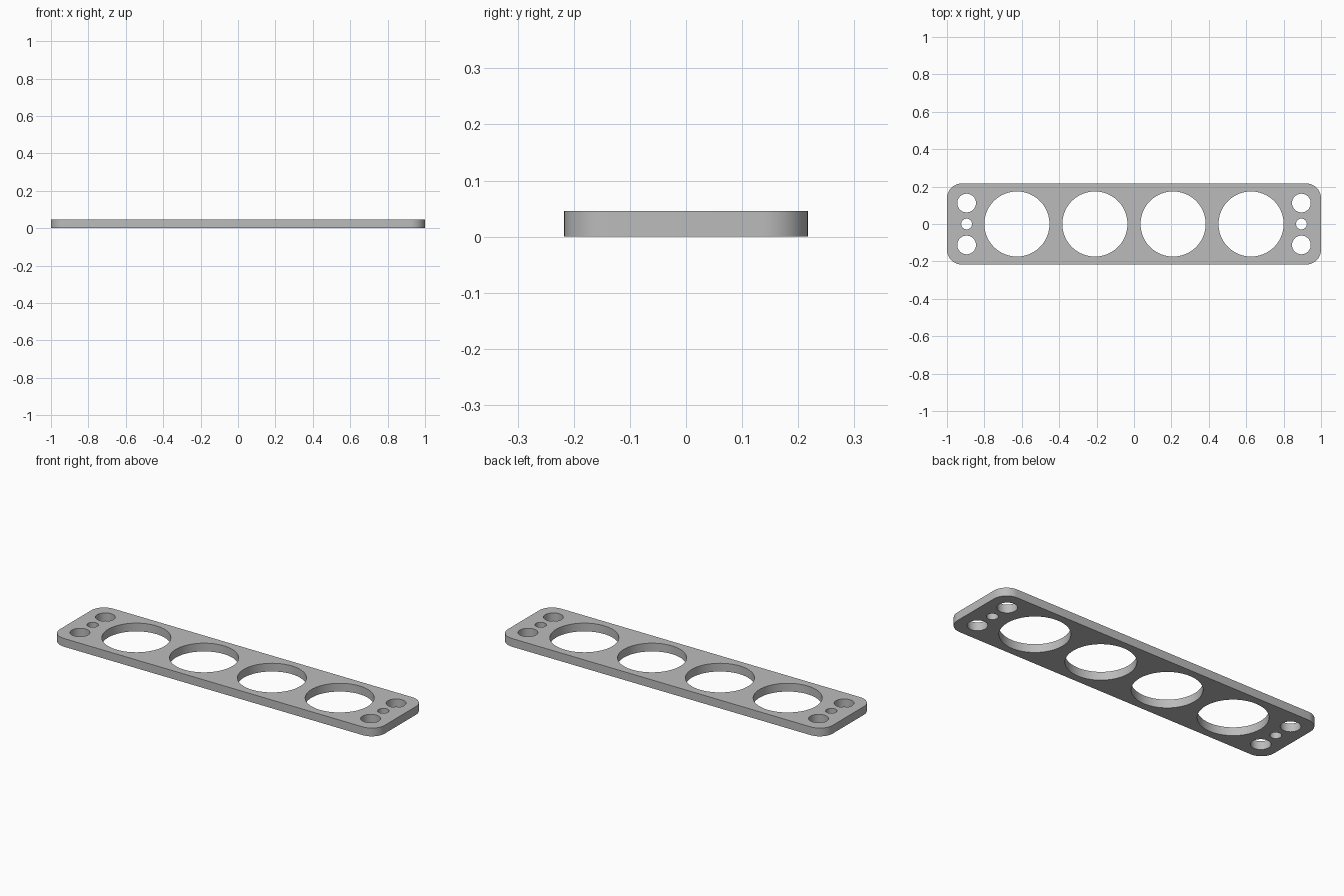
import bpy, bmesh
from mathutils import Matrix

HALF_W, HALF_D, THICK, CORNER = 1.0, 0.217, 0.046, 0.08

old = bpy.data.objects.get("Cube")
if old:
    bpy.data.objects.remove(old, do_unlink=True)

# Single grey material
grey = bpy.data.materials.new("plain grey")
grey.use_nodes = True
colour = (0.5, 0.5, 0.5, 1)
grey.diffuse_color = colour
grey.node_tree.nodes["Principled BSDF"].inputs["Base Color"].default_value = colour


def make_object(name, bm):
    mesh = bpy.data.meshes.new(name)
    bm.to_mesh(mesh)
    bm.free()
    mesh.materials.append(grey)
    obj = bpy.data.objects.new(name, mesh)
    bpy.context.collection.objects.link(obj)
    return obj


def add_hole(bm, x, y, radius, sides):
    bmesh.ops.create_cone(bm, cap_ends=True, segments=sides, radius1=radius, radius2=radius,
                          depth=THICK * 3, matrix=Matrix.Translation((x, y, THICK / 2)))


# Flat plate with rounded upright corners
bm = bmesh.new()
bmesh.ops.create_cube(bm, size=1, matrix=Matrix.Translation((0, 0, THICK / 2))
                      @ Matrix.Diagonal((2 * HALF_W, 2 * HALF_D, THICK, 1)))
upright = [e for e in bm.edges if abs(e.verts[0].co.z - e.verts[1].co.z) > THICK / 2]
bmesh.ops.bevel(bm, geom=upright, offset=CORNER, segments=12, profile=0.5, affect='EDGES')
plate = make_object("mounting_plate", bm)

# Hole cutter: four large openings, and three small holes at each end
bm = bmesh.new()
for side in (-1, 1):
    for x in (0.209, 0.626):
        add_hole(bm, side * x, 0, 0.174, 96)
    add_hole(bm, side * 0.895, 0, 0.029, 32)
    for y in (-0.112, 0.112):
        add_hole(bm, side * 0.895, y, 0.05, 48)
cutter = make_object("hole_cutter", bm)

cut = plate.modifiers.new("holes", 'BOOLEAN')
cut.operation = 'DIFFERENCE'
cut.solver = 'EXACT'
cut.object = cutter

# Apply the cut, drop the cutter and smooth the round walls
bpy.ops.object.select_all(action='DESELECT')
plate.select_set(True)
bpy.context.view_layer.objects.active = plate
bpy.ops.object.modifier_apply(modifier=cut.name)
bpy.data.objects.remove(cutter, do_unlink=True)
bpy.ops.object.shade_smooth_by_angle()
